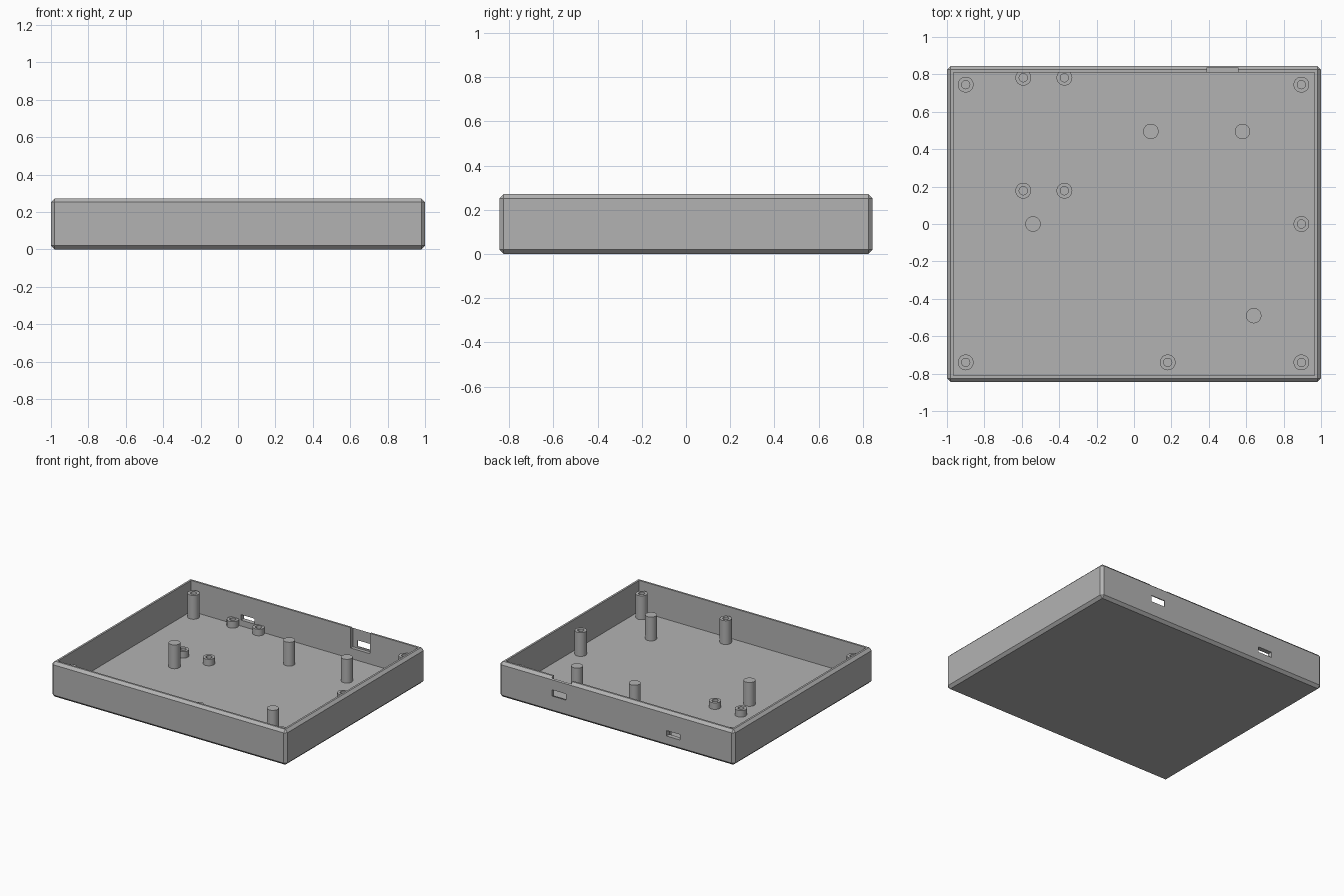
import bpy, bmesh
from math import tau, radians
from mathutils import Matrix, Vector

if "Cube" in bpy.data.objects:
    bpy.data.objects.remove(bpy.data.objects["Cube"], do_unlink=True)

HALF_X, HALF_Y, HEIGHT = 1.0, 0.845, 0.272
WALL, FLOOR, CHAMFER = 0.035, 0.035, 0.02
POST_TOP, LOW_TOP = 0.218, 0.085

grey = bpy.data.materials.new("grey plastic")
grey.use_nodes = True
colour = (0.45, 0.45, 0.45, 1)
grey.diffuse_color = colour
grey.node_tree.nodes["Principled BSDF"].inputs["Base Color"].default_value = colour


def finish(name, bm):
    bmesh.ops.recalc_face_normals(bm, faces=bm.faces)
    mesh = bpy.data.meshes.new(name)
    bm.to_mesh(mesh)
    bm.free()
    mesh.materials.append(grey)
    obj = bpy.data.objects.new(name, mesh)
    bpy.context.collection.objects.link(obj)
    return obj


def box(name, low, high, chamfer=0):
    low, high = Vector(low), Vector(high)
    bm = bmesh.new()
    place = Matrix.Translation((low + high) / 2) @ Matrix.Diagonal((*(high - low), 1))
    bmesh.ops.create_cube(bm, size=1, matrix=place)
    if chamfer:
        bmesh.ops.bevel(bm, geom=bm.edges[:], offset=chamfer, segments=1, affect='EDGES')
    return finish(name, bm)


def activate(obj):
    bpy.ops.object.select_all(action='DESELECT')
    obj.select_set(True)
    bpy.context.view_layer.objects.active = obj


def cut(target, cutter):
    mod = target.modifiers.new("cut", 'BOOLEAN')
    mod.operation, mod.solver, mod.object = 'DIFFERENCE', 'EXACT', cutter
    activate(target)
    bpy.ops.object.modifier_apply(modifier=mod.name)
    bpy.data.objects.remove(cutter, do_unlink=True)


def lathe(name, profile, x, y):
    bm = bmesh.new()
    verts = [bm.verts.new((r, 0, z)) for r, z in profile]
    edges = [bm.edges.new(pair) for pair in zip(verts, verts[1:])]
    bmesh.ops.spin(bm, geom=verts + edges, cent=(0, 0, 0), axis=(0, 0, 1),
                   angle=tau, steps=32)
    bmesh.ops.remove_doubles(bm, verts=bm.verts, dist=0.0001)
    obj = finish(name, bm)
    obj.location = (x, y, 0)
    activate(obj)
    bpy.ops.object.shade_smooth_by_angle(angle=radians(35))


# Chamfered tray, hollowed from above
tray = box("tray", (-HALF_X, -HALF_Y, 0), (HALF_X, HALF_Y, HEIGHT), CHAMFER)
inner_x, inner_y = HALF_X - WALL, HALF_Y - WALL
cut(tray, box("cavity", (-inner_x, -inner_y, FLOOR), (inner_x, inner_y, 0.5)))

# Back wall: open-topped recess and two connector openings
cut(tray, box("recess", (0.39, 0.7, 0.115), (0.555, 0.837, 0.5)))
cut(tray, box("left_port", (0.43, 0.75, 0.127), (0.55, 0.95, 0.175)))
cut(tray, box("right_port", (-0.54, 0.75, 0.08), (-0.425, 0.95, 0.122)))


# Hollow screw posts and low board standoffs
def tube(top):
    base = FLOOR - 0.005
    return [(0.042, base), (0.042, top), (0.022, top), (0.022, base)]


for x, y in [(-0.9, 0.745), (0.895, 0.745), (0.895, 0),
             (0.895, -0.74), (-0.9, -0.74), (0.18, -0.74)]:
    lathe("screw_post", tube(POST_TOP), x, y)
for x in (-0.592, -0.372):
    for y in (0.782, 0.178):
        lathe("board_standoff", tube(LOW_TOP), x, y)

# Solid support pegs
for x, y in [(0.09, 0.495), (0.58, 0.495), (-0.54, 0), (0.64, -0.49)]:
    lathe("support_peg", [(0.041, FLOOR - 0.005), (0.041, POST_TOP), (0, POST_TOP)], x, y)
